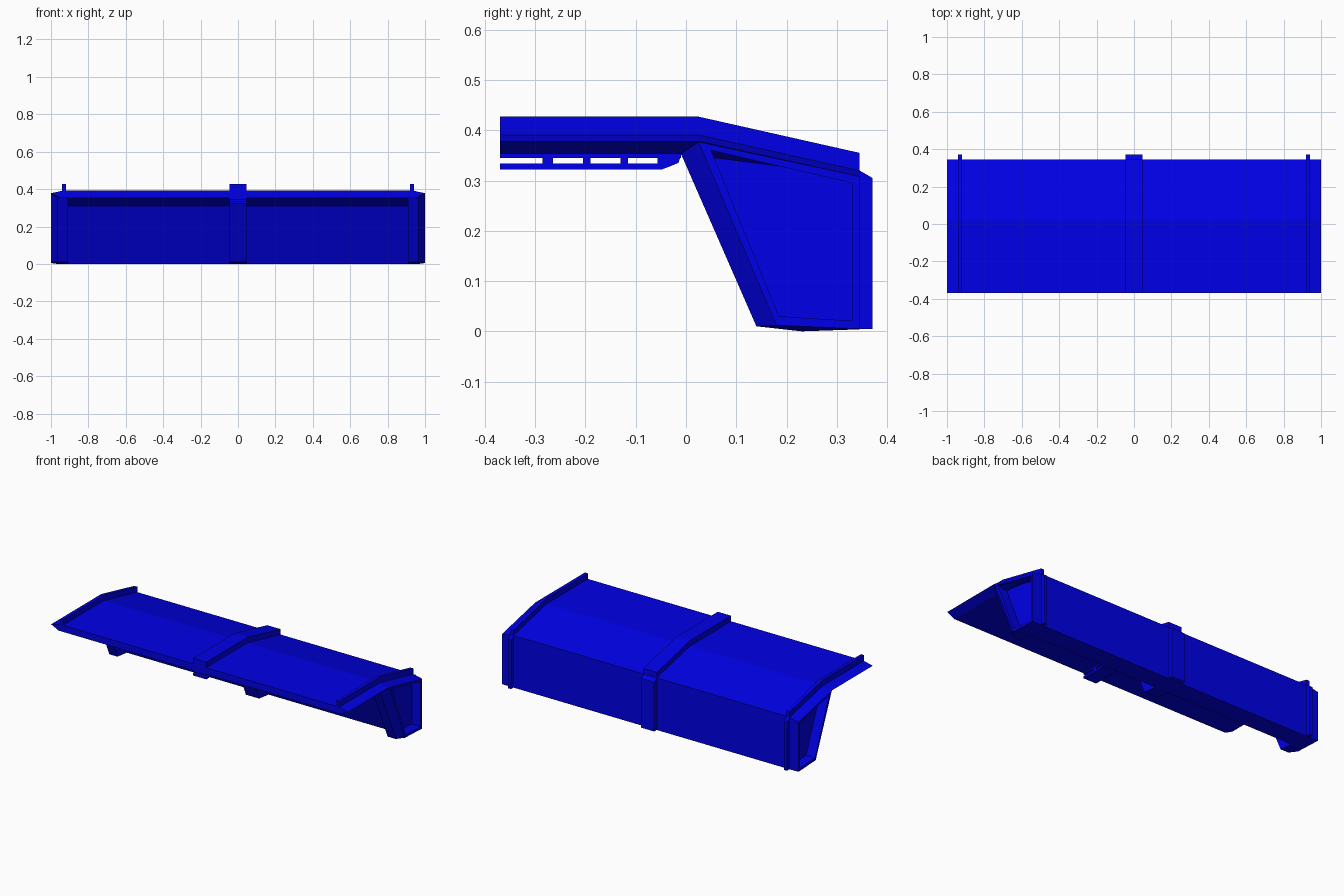
import bpy, bmesh

if "Cube" in bpy.data.objects:
    bpy.data.objects.remove(bpy.data.objects["Cube"])

blue = bpy.data.materials.new("blue_paint")
blue.diffuse_color = (0.0, 0.0, 0.8, 1)
blue.use_nodes = True
blue.node_tree.nodes["Principled BSDF"].inputs["Base Color"].default_value = blue.diffuse_color


def loft(name, loops, mirror=False):
    """Skin matching closed loops of points and cap both ends."""
    bm = bmesh.new()
    rings = [[bm.verts.new(p) for p in loop] for loop in loops]
    n = len(rings[0])
    for a, b in zip(rings, rings[1:]):
        for i in range(n):
            j = (i + 1) % n
            bm.faces.new((a[i], a[j], b[j], b[i]))
    bm.faces.new(rings[0][::-1])
    bm.faces.new(rings[-1])
    bmesh.ops.recalc_face_normals(bm, faces=bm.faces)
    mesh = bpy.data.meshes.new(name)
    bm.to_mesh(mesh)
    bm.free()
    mesh.materials.append(blue)
    obj = bpy.data.objects.new(name, mesh)
    bpy.context.collection.objects.link(obj)
    if mirror:
        obj.modifiers.new("mirror", 'MIRROR').use_mirror_merge = False
    return obj


def extrude(name, profile, x0, x1, mirror=False):
    """Extrude a (y, z) profile between two x positions."""
    return loft(name, [[(x, y, z) for y, z in profile] for x in (x0, x1)], mirror)


def box(y0, y1, z0, z1):
    return [(y0, z0), (y1, z0), (y1, z1), (y0, z1)]


# Roof: flat front, sloping back, bevelled side edges
def roof_section(y, bottom, edge, top):
    half = [(0.95, y, bottom), (1.0, y, edge), (0.93, y, top)]
    return half + [(-x, y, z) for x, y, z in reversed(half)]


loft("roof", [
    roof_section(-0.37, 0.353, 0.378, 0.393),
    roof_section(-0.01, 0.353, 0.378, 0.393),
    roof_section(0.025, 0.376, 0.378, 0.393),
    roof_section(0.345, 0.306, 0.308, 0.322),
])

# Hull body behind the legs, with a slanted front wall
body = [(-0.01, 0.353), (0.095, 0.31), (0.23, 0.0),
        (0.345, 0.004), (0.345, 0.315), (0.025, 0.38)]
extrude("body", body, -0.92, 0.92)

# End frames with recessed side panels
side = [(-0.01, 0.353), (0.14, 0.01), (0.23, 0.0), (0.345, 0.004), (0.345, 0.308)]
outer = [(0.025, 0.377), (0.18, 0.012), (0.23, 0.01), (0.345, 0.005), (0.345, 0.308)]
inner = [(0.05, 0.36), (0.185, 0.03), (0.23, 0.027), (0.33, 0.021), (0.33, 0.295)]
steps = [(0.91, side), (0.965, side), (1.0, outer), (1.0, inner), (0.94, inner)]
loft("end_frame", [[(x, y, z) for y, z in prof] for x, prof in steps], mirror=True)

# Centre divider leg
divider = [(-0.01, 0.36), (0.14, 0.01), (0.23, 0.0), (0.34, 0.004), (0.34, 0.315), (0.025, 0.38)]
extrude("centre_divider", divider, -0.045, 0.045)

# Raised ribs over the roof and down the back
roof_rib = [(-0.37, 0.385), (-0.37, 0.427), (0.025, 0.427),
            (0.345, 0.355), (0.345, 0.31), (0.025, 0.38)]
back_rib = [(0.335, 0.005), (0.371, 0.005), (0.371, 0.305), (0.345, 0.32), (0.335, 0.32)]
extrude("centre_roof_rib", roof_rib, -0.045, 0.045)
extrude("centre_back_rib", back_rib, -0.045, 0.045)
extrude("side_roof_rib", roof_rib, 0.92, 0.94, mirror=True)
extrude("side_back_rib", back_rib, 0.92, 0.94, mirror=True)

# Slotted beam under the roof
for a, b in ((-0.285, -0.265), (-0.205, -0.19), (-0.13, -0.115)):
    extrude("beam_spacer", box(a, b, 0.333, 0.346), -0.045, 0.045)
extrude("beam_lower_rail", [(-0.37, 0.322), (-0.048, 0.322), (-0.027, 0.33),
                            (-0.027, 0.334), (-0.37, 0.334)], -0.045, 0.045)
extrude("beam_upper_rail", box(-0.37, -0.01, 0.345, 0.357), -0.045, 0.045)
extrude("beam_end_block", [(-0.057, 0.322), (-0.048, 0.322), (-0.015, 0.335),
                           (-0.008, 0.355), (-0.057, 0.355)], -0.044, 0.044)
